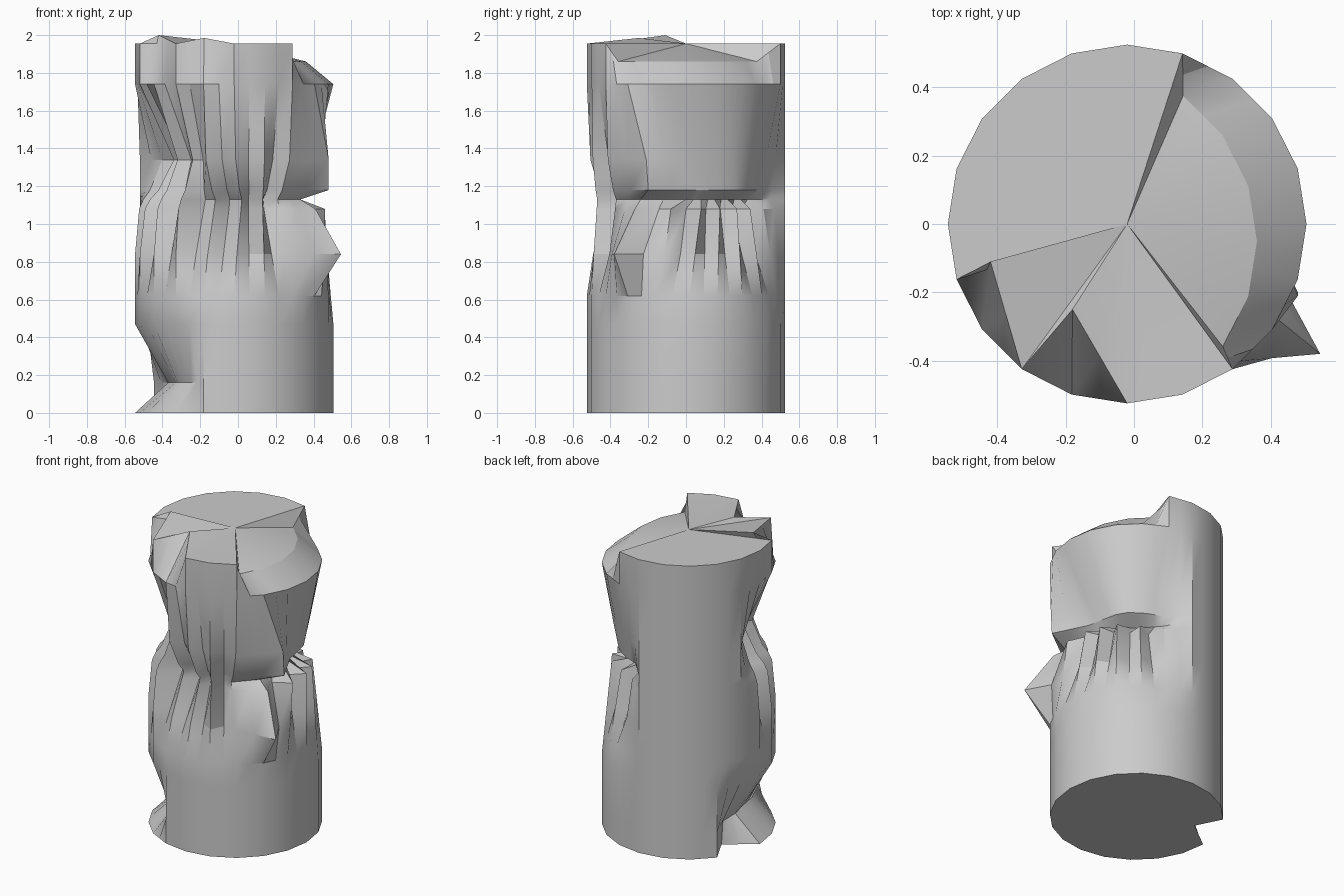
import bpy, bmesh, math

if "Cube" in bpy.data.objects:
    bpy.data.objects.remove(bpy.data.objects["Cube"])

N, R, CX = 20, 0.525, -0.02
LEVELS = [0, .16, .47, .62, .84, 1.08, 1.13, 1.18, 1.34, 1.74, 1.955]


def column(k):
    a = math.tau * k / N
    return (CX + R * math.cos(a), R * math.sin(a))


# intact shaft: 20 columns of points, one ring per level
pts = {(z, k): (*column(k), z) for z in LEVELS for k in range(N)}


def dent(z, first, spots):
    """Move a run of neighbouring ring points to new plan positions."""
    for i, (x, y) in enumerate(spots):
        pts[z, (first + i) % N] = (x, y, z)


def blend(z, source, ks, t):
    """Carry part of the damage of another level to this one."""
    for k in ks:
        k %= N
        (x0, y0), (x1, y1, _) = column(k), pts[source, k]
        pts[z, k] = (x0 + (x1 - x0) * t, y0 + (y1 - y0) * t, z)


# broken top rim: right side sheared down and inwards, two chips at front left
top = LEVELS[-1]
for k in range(-2, 4):
    x, y = column(k)
    pts[top, k % N] = (x - .145, y - .05, top - .095)
pts[top, 12] = (-.42, -.11, 2.0)
pts[top, 14] = (-.18, -.25, 1.985)

# upper right side tapers and twists down to an overhanging lip
dent(1.18, 18, [(.48, -.20), (.37, .02), (.35, .13), (.33, .22),
                (.29, .29), (.20, .35), (.10, .39)])
blend(1.34, 1.18, range(-1, 5), .7)
dent(1.34, 18, [(.48, -.21)])

# deep groove under the lip, then the ledge of the lower shaft
dent(1.13, 18, [(.33, -.24), (.33, .0), (.31, .08), (.27, .15),
                (.21, .22), (.14, .29), (.08, .36)])
dent(1.08, 18, [(.41, -.27), (.46, -.08), (.45, .08), (.42, .18),
                (.36, .27), (.24, .34), (.11, .41)])
blend(.84, 1.08, range(-1, 5), .6)
blend(.62, 1.08, range(0, 5), .25)

# shallow dents across the front
dent(1.13, 14, [(-.12, -.40), (.02, -.43), (.13, -.47), (.21, -.37)])
blend(1.08, 1.13, range(14, 18), .9)
blend(1.18, 1.13, range(14, 18), .7)
blend(1.34, 1.13, range(14, 18), .2)
blend(.84, 1.13, range(14, 18), .35)

# pinched waist at upper left
dent(1.34, 10, [(-.40, -.01), (-.34, -.13), (-.32, -.24), (-.24, -.34)])
blend(1.18, 1.34, range(10, 14), .55)
blend(1.13, 1.34, range(10, 14), .3)
blend(1.08, 1.34, range(10, 14), .15)

# gouge at lower left
dent(.16, 9, [(-.37, .14), (-.37, .01), (-.34, -.12), (-.32, -.24), (-.25, -.35)])
dent(0, 9, [(-.36, .14)])

# splinter sticking out at front right
pts[.84, 18] = (.545, -.38, .84)

# vertical fissures: a pleat between neighbouring columns (all but the back)
PLEAT = {.84: .05, 1.08: .09, 1.13: .09, 1.18: .07, 1.34: .05}
for z in LEVELS:
    for k in range(N):
        a, b = pts[z, k], pts[z, (k + 1) % N]
        x, y, h = [(p + q) / 2 for p, q in zip(a, b)]
        right = k < 4 or k > 17
        depth = PLEAT.get(z, 0)
        if 4 <= k < 10 or k == 17 or (right and z > 1.1):
            depth = 0
        f = 1 - depth / math.hypot(x - CX, y)
        pts[z, k + .5] = (CX + (x - CX) * f, y * f, h)

# skin the rings and cap both ends with fans
bm = bmesh.new()
v = {key: bm.verts.new(p) for key, p in pts.items()}
M = 2 * N
for lo, hi in zip(LEVELS, LEVELS[1:]):
    for i in range(M):
        k, n = i / 2, (i + 1) % M / 2
        bm.faces.new((v[lo, k], v[lo, n], v[hi, n], v[hi, k]))
for z in (0, top):
    mid = bm.verts.new((CX, 0, z))
    for i in range(M):
        k, n = i / 2, (i + 1) % M / 2
        bm.faces.new((v[z, k], v[z, n], mid))
        bm.edges.get((v[z, k], v[z, n])).smooth = False
bmesh.ops.recalc_face_normals(bm, faces=bm.faces)
mesh = bpy.data.meshes.new("damaged_pillar")
bm.to_mesh(mesh)
bm.free()
pillar = bpy.data.objects.new("damaged_pillar", mesh)
bpy.context.collection.objects.link(pillar)
bpy.context.view_layer.objects.active = pillar
pillar.select_set(True)
bpy.ops.object.shade_smooth_by_angle(angle=math.radians(30))
